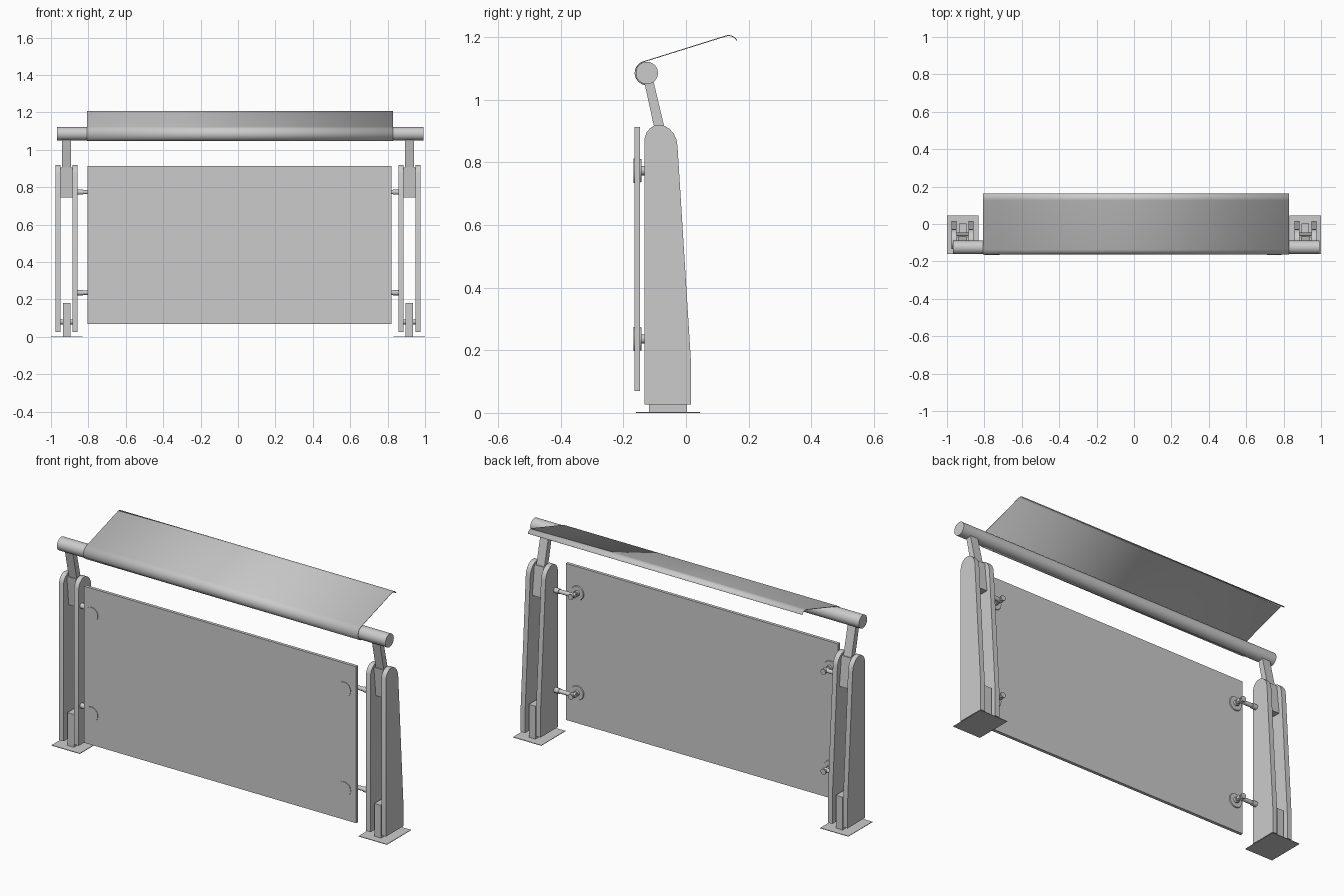
import bpy, bmesh, math
from mathutils import Vector

if "Cube" in bpy.data.objects:
    bpy.data.objects.remove(bpy.data.objects["Cube"])


def finish(bm, name, smooth=False):
    bmesh.ops.recalc_face_normals(bm, faces=bm.faces)
    me = bpy.data.meshes.new(name)
    bm.to_mesh(me)
    bm.free()
    ob = bpy.data.objects.new(name, me)
    bpy.context.collection.objects.link(ob)
    if smooth:
        bpy.ops.object.select_all(action='DESELECT')
        ob.select_set(True)
        bpy.context.view_layer.objects.active = ob
        bpy.ops.object.shade_smooth_by_angle(angle=math.radians(35))
    return ob


def prism(name, profile, x0, x1, smooth=False):
    """Extrude a (y, z) outline along x."""
    bm = bmesh.new()
    f = bm.faces.new([bm.verts.new((x0, y, z)) for y, z in profile])
    ext = bmesh.ops.extrude_face_region(bm, geom=[f])
    verts = [v for v in ext['geom'] if isinstance(v, bmesh.types.BMVert)]
    bmesh.ops.translate(bm, verts=verts, vec=(x1 - x0, 0, 0))
    return finish(bm, name, smooth)


def box(name, x0, x1, y0, y1, z0, z1):
    return prism(name, [(y0, z0), (y1, z0), (y1, z1), (y0, z1)], x0, x1)


def rod(name, a, b, r, segs=24, r2=None):
    """Cylinder or cone between two points."""
    a, b = Vector(a), Vector(b)
    d = b - a
    bm = bmesh.new()
    bmesh.ops.create_cone(bm, cap_ends=True, segments=segs, radius1=r,
                          radius2=r if r2 is None else r2, depth=d.length)
    bm.transform(d.to_track_quat('Z', 'Y').to_matrix().to_4x4())
    bmesh.ops.translate(bm, verts=bm.verts, vec=(a + b) / 2)
    return finish(bm, name, True)


def arc(cy, cz, r, a0, a1, n):
    return [(cy + r * math.cos(math.radians(a0 + (a1 - a0) * i / n)),
             cz + r * math.sin(math.radians(a0 + (a1 - a0) * i / n)))
            for i in range(n + 1)]


# Tapered post cheek outline with rounded top
cheek = [(-0.133, 0.027), (0.016, 0.027), (0.016, 0.163), (-0.027, 0.85),
         (-0.030, 0.872), (-0.039, 0.892), (-0.052, 0.907), (-0.068, 0.917),
         (-0.085, 0.92), (-0.10, 0.919), (-0.115, 0.909), (-0.126, 0.896),
         (-0.133, 0.875)]

for side, s in (("left", -1), ("right", 1)):
    c = 0.916 * s
    # Base plate and foot block
    box(side + "_base_plate", *sorted((0.832 * s, s)), -0.16, 0.045, 0, 0.003)
    box(side + "_foot_block", c - 0.02, c + 0.02, -0.118, 0.003, 0.002, 0.18)
    # Pair of post cheeks
    for tag, o in (("a", -0.0455), ("b", 0.0455)):
        prism(f"{side}_post_cheek_{tag}", cheek, c + o - 0.0135, c + o + 0.0135, True)
    rod(side + "_foot_pin", (c - 0.034, -0.058, 0.08), (c + 0.034, -0.058, 0.08), 0.013)
    # Rail support: spacer between cheeks and leaning arm
    prism(side + "_spacer", [(-0.105, 0.906), (-0.062, 0.906), (-0.045, 0.746),
                             (-0.088, 0.746)], c - 0.0325, c + 0.0325)
    prism(side + "_rail_arm", [(-0.099, 0.90), (-0.066, 0.90), (-0.104, 1.06),
                               (-0.134, 1.06)], c - 0.024, c + 0.024)
    # Panel clamps: discs either side, stem and tube back to the post
    fx = -0.759 if s < 0 else 0.749
    for lvl, z in (("lower", 0.236), ("upper", 0.774)):
        n = f"{side}_{lvl}_"
        rod(n + "front_disc", (fx, -0.167, z), (fx, -0.16, z), 0.039, 32)
        rod(n + "back_disc", (fx, -0.149, z), (fx, -0.142, z), 0.039, 32, 0.036)
        rod(n + "stem", (fx, -0.145, z), (fx, -0.088, z), 0.010)
        rod(n + "stem_nut", (fx, -0.143, z), (fx, -0.128, z), 0.015)
        rod(n + "stem_cap", (fx, -0.092, z), (fx, -0.084, z), 0.015)
        rod(n + "tube", (fx - 0.014 * s, -0.11, z), (0.862 * s, -0.11, z), 0.011)
        rod(n + "tube_collar", (0.83 * s, -0.11, z), (0.862 * s, -0.11, z), 0.014)

# Panel
box("panel", -0.805, 0.82, -0.164, -0.147, 0.07, 0.914)

# Top rail
rod("top_rail", (-0.968, -0.125, 1.086), (0.992, -0.125, 1.086), 0.0355, 48)

# Canopy sheet wrapped round the rail, with a curled rear lip
path = arc(-0.125, 1.086, 0.0375, 265, 107.5, 20) + arc(0.136, 1.1755, 0.03, 107.5, 28, 10)
bm = bmesh.new()
rows = [[bm.verts.new((x, y, z)) for x in (-0.807, 0.83)] for y, z in path]
for p, q in zip(rows, rows[1:]):
    bm.faces.new((p[0], p[1], q[1], q[0]))
canopy = finish(bm, "canopy", True)
mod = canopy.modifiers.new("thickness", 'SOLIDIFY')
mod.thickness = 0.003
mod.offset = 0
